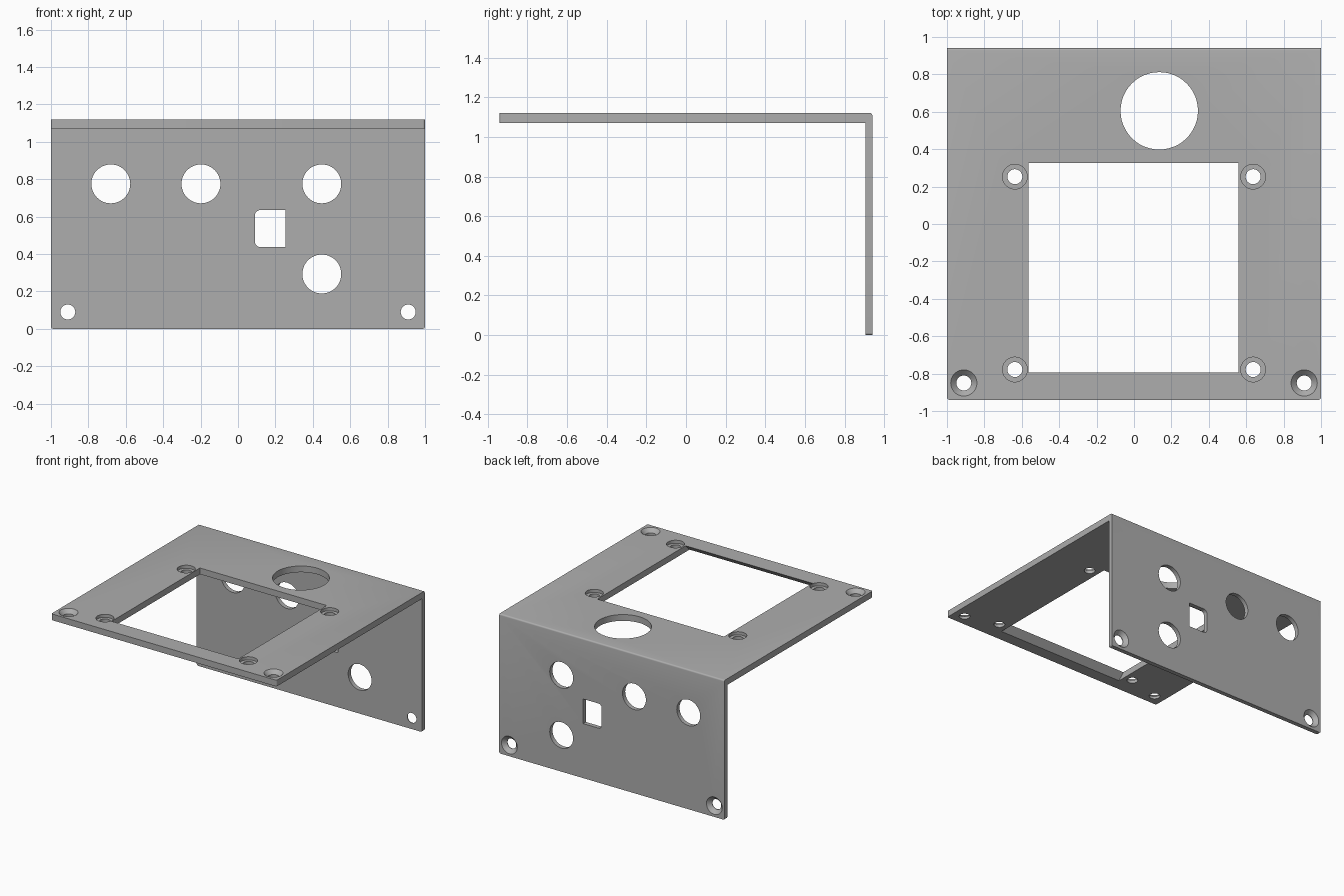
import bpy
import bmesh
from math import cos, sin, pi, radians

cube = bpy.data.objects.get("Cube")
if cube:
    bpy.data.objects.remove(cube, do_unlink=True)

TOP, UNDER, BACK, INNER = 1.12, 1.07, 0.94, 0.905
OVER = 0.03  # how far cutters reach past a surface

grey = bpy.data.materials.new("plain grey")
grey.use_nodes = True
colour = (0.42, 0.42, 0.42, 1)
grey.diffuse_color = colour
grey.node_tree.nodes["Principled BSDF"].inputs["Base Color"].default_value = colour


def loft(bm, rings):
    """Closed solid through a stack of matching rings."""
    rows = [[bm.verts.new(p) for p in ring] for ring in rings]
    for a, b in zip(rows, rows[1:]):
        for i in range(len(a)):
            j = (i + 1) % len(a)
            bm.faces.new((a[i], a[j], b[j], b[i]))
    bm.faces.new(rows[0])
    bm.faces.new(rows[-1])


def make_object(name, bm):
    bmesh.ops.recalc_face_normals(bm, faces=bm.faces)
    mesh = bpy.data.meshes.new(name)
    bm.to_mesh(mesh)
    bm.free()
    mesh.materials.append(grey)
    obj = bpy.data.objects.new(name, mesh)
    bpy.context.collection.objects.link(obj)
    return obj


def bore(bm, u, v, profile, through_top):
    """Round cutter; profile lists (depth below the outer face, radius)."""
    rings = []
    for depth, r in profile:
        circle = [(u + r * cos(2 * pi * i / 48), v + r * sin(2 * pi * i / 48))
                  for i in range(48)]
        if through_top:
            rings.append([(a, b, TOP - depth) for a, b in circle])
        else:
            rings.append([(a, BACK - depth, b) for a, b in circle])
    loft(bm, rings)


def plain(r):
    return [(-OVER, r), (0.1, r)]


countersink = [(-OVER, 0.07), (0, 0.07), (0.03, 0.04), (0.1, 0.04)]
counterbore = [(-OVER, 0.066), (0.025, 0.066), (0.025, 0.04), (0.1, 0.04)]

# L-shaped plate: section swept across the width
section = [(-BACK, UNDER), (-BACK, TOP), (BACK, TOP), (BACK, 0), (INNER, 0), (INNER, UNDER)]
bm = bmesh.new()
loft(bm, [[(x, y, z) for y, z in section] for x in (-1, 1)])


def is_rounded(edge):
    a, b = (v.co for v in edge.verts)
    mid = (a + b) / 2
    fold = mid.y > 0.93 and mid.z > 1.11 and abs(mid.x) < 0.1
    front_corner = mid.y < -0.93 and abs(a.z - b.z) > 0.01
    foot_corner = mid.z < 0.01 and abs(a.y - b.y) > 0.01
    return fold or front_corner or foot_corner


bmesh.ops.bevel(bm, geom=[e for e in bm.edges if is_rounded(e)], offset=0.012,
                segments=4, profile=0.5, affect='EDGES')
bracket = make_object("bracket_plate", bm)

# Holes in the top plate
bm = bmesh.new()
bore(bm, 0.135, 0.605, plain(0.207), True)
for x in (-0.637, 0.637):
    for y in (0.253, -0.778):
        bore(bm, x, y, counterbore, True)
for x in (-0.91, 0.91):
    bore(bm, x, -0.85, countersink, True)
    bore(bm, x, 0.09, countersink, False)

# Window with its front wall sloping outward toward the underside
window = []
for z, front in ((UNDER - OVER, -0.875), (TOP, -0.795), (TOP + OVER, -0.795)):
    window.append([(-0.565, front, z), (0.56, front, z), (0.56, 0.325, z), (-0.565, 0.325, z)])
loft(bm, window)

# Round holes in the back plate
for x, z in ((-0.68, 0.775), (-0.198, 0.775), (0.448, 0.775), (0.448, 0.293)):
    bore(bm, x, z, plain(0.104), False)

# Slot with two rounded corners
left, right, low, high, r = 0.09, 0.255, 0.437, 0.635, 0.03
outline = [(right, low), (right, high)]
for start, cz in ((90, high - r), (180, low + r)):
    for step in range(7):
        a = radians(start + 15 * step)
        outline.append((left + r + r * cos(a), cz + r * sin(a)))
loft(bm, [[(x, y, z) for x, z in outline] for y in (INNER - OVER, BACK + OVER)])
cutter = make_object("hole_cutter", bm)
cutter.hide_render = True

# Cut everything in one go, then drop the cutter
cut = bracket.modifiers.new("holes", 'BOOLEAN')
cut.operation = 'DIFFERENCE'
cut.solver = 'EXACT'
cut.object = cutter
for o in bpy.context.selected_objects:
    o.select_set(False)
bpy.context.view_layer.objects.active = bracket
bracket.select_set(True)
bpy.ops.object.modifier_apply(modifier=cut.name)
bpy.data.objects.remove(cutter, do_unlink=True)
bpy.ops.object.shade_smooth_by_angle(angle=radians(30))
